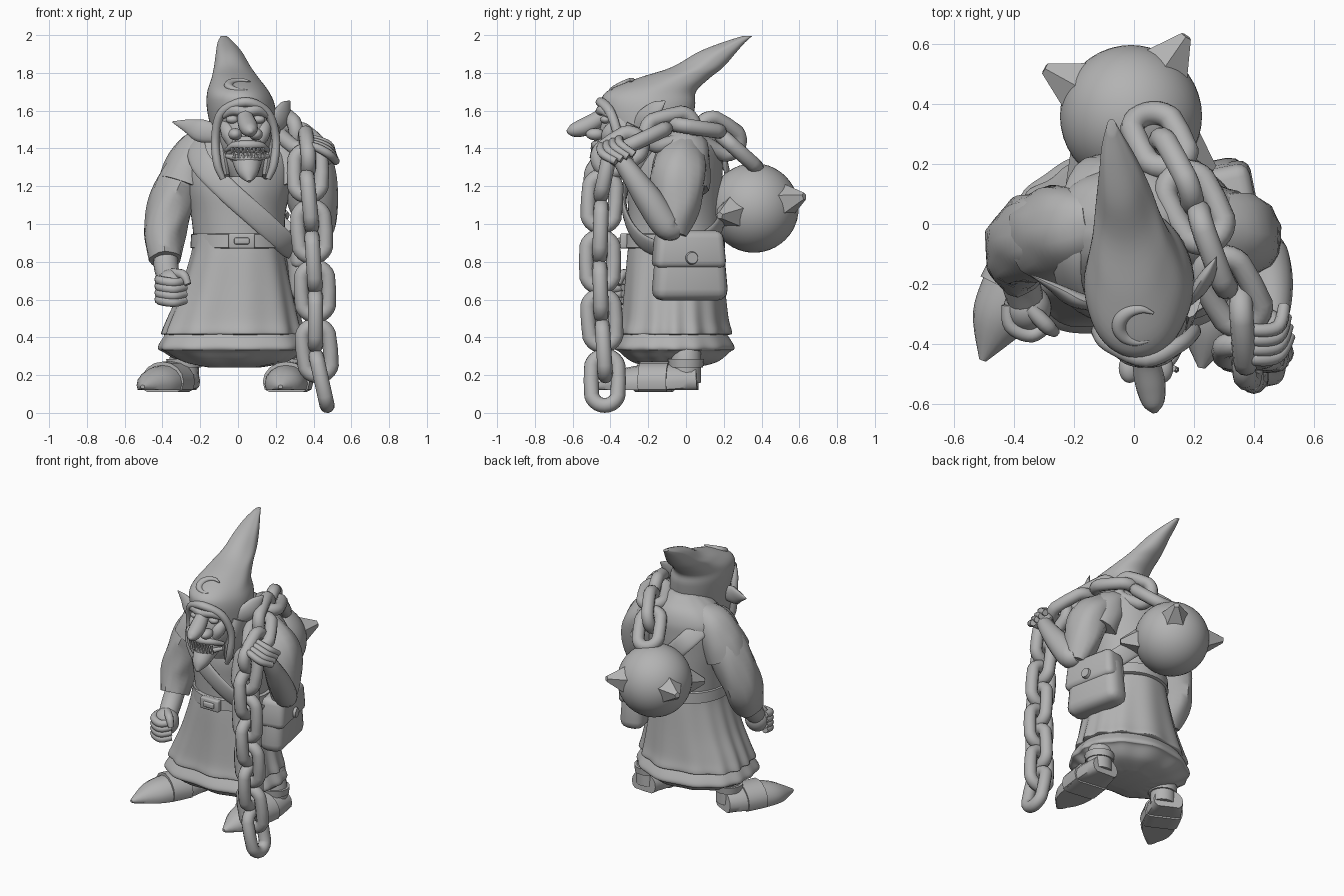
import bpy, bmesh, math
from mathutils import Vector, Matrix

if "Cube" in bpy.data.objects:
    bpy.data.objects.remove(bpy.data.objects["Cube"])

clay = bpy.data.materials.new("clay_grey")
clay.use_nodes = True
clay.diffuse_color = (0.45, 0.45, 0.45, 1)
clay.node_tree.nodes["Principled BSDF"].inputs["Base Color"].default_value = clay.diffuse_color


def finish(name, bm, smooth=45):
    bmesh.ops.recalc_face_normals(bm, faces=bm.faces)
    mesh = bpy.data.meshes.new(name)
    bm.to_mesh(mesh)
    bm.free()
    mesh.materials.append(clay)
    ob = bpy.data.objects.new(name, mesh)
    bpy.context.collection.objects.link(ob)
    bpy.ops.object.select_all(action='DESELECT')
    ob.select_set(True)
    bpy.context.view_layer.objects.active = ob
    bpy.ops.object.shade_smooth_by_angle(angle=math.radians(smooth))


def spline(pts, k=5, closed=False):
    """Catmull-Rom interpolation of tuples of any length."""
    m, out = len(pts), []
    get = (lambda i: pts[i % m]) if closed else (lambda i: pts[min(max(i, 0), m - 1)])
    for i in range(m if closed else m - 1):
        for s in range(k):
            t = s / k
            out.append([b + t / 2 * (c - a + t * (2 * a - 5 * b + 4 * c - d + t * (3 * (b - c) + d - a)))
                        for a, b, c, d in zip(get(i - 1), get(i), get(i + 1), get(i + 2))])
    return out if closed else out + [list(pts[-1])]


def skin(name, rings, closed=False):
    bm = bmesh.new()
    rows = [[bm.verts.new(p) for p in ring] for ring in rings]
    n = len(rows[0])
    for i in range(len(rows) if closed else len(rows) - 1):
        a, b = rows[i], rows[(i + 1) % len(rows)]
        for j in range(n):
            bm.faces.new((a[j], a[(j + 1) % n], b[(j + 1) % n], b[j]))
    if not closed:
        bm.faces.new(rows[0])
        bm.faces.new(rows[-1])
    finish(name, bm)


def loft(name, secs, n=48, fold=0, lobes=13, k=5, boxy=0):
    """Stack of level ellipses (x, y, z, rx, ry), with folds and a boxy front growing along it."""
    rows, rings = spline(secs, k), []
    for i, (x, y, z, rx, ry) in enumerate(rows):
        ring = []
        for j in range(n):
            a = math.tau * j / n
            w = 1 + fold * i / len(rows) * (math.cos(lobes * a + 2 * math.sin(2 * a)) + 0.6 * math.sin(5 * a + 1))
            w *= 1 + boxy * (math.sin(2 * a) ** 2 if math.sin(a) < 0 else 0)
            ring.append((x + max(rx, .003) * w * math.cos(a), y + max(ry, .003) * w * math.sin(a), z))
        rings.append(ring)
    skin(name, rings)


def tube(name, pts, ref=(0, 0, 1), flat=1, n=16, fold=0, lobes=5, closed=False, hub=None, floor=None):
    """Round or flattened sweep through (x, y, z, radius)."""
    rows, rings = spline(pts, 5, closed), []
    m = len(rows)
    for i, (x, y, z, r) in enumerate(rows):
        c = Vector((x, y, z))
        nxt = rows[(i + 1) % m if closed else min(i + 1, m - 1)]
        prv = rows[i - 1 if closed else max(i - 1, 0)]
        t = (Vector(nxt[:3]) - Vector(prv[:3])).normalized()
        up = c - Vector(hub) if hub else Vector(ref)
        up = (up - t * up.dot(t)).normalized()
        side = t.cross(up)
        ring = []
        for j in range(n):
            a = math.tau * j / n
            w = max(r, .003) * (1 + fold * math.sin(lobes * a + i * .5))
            p = c + side * w * math.cos(a) + up * w * flat * math.sin(a)
            if floor:
                p.z = max(p.z, floor)
            ring.append(p)
        rings.append(ring)
    skin(name, rings, closed)


def blob(name, loc, size):
    bm = bmesh.new()
    bmesh.ops.create_uvsphere(bm, u_segments=24, v_segments=16, radius=1,
                              matrix=Matrix.Translation(loc) @ Matrix.Diagonal((*size, 1)))
    finish(name, bm)


def box(name, loc, size, bevel=.01, taper=1.0, turn=0.0):
    bm = bmesh.new()
    bmesh.ops.create_cube(bm, size=1)
    for v in bm.verts:
        s = taper if v.co.z > 0 else 1
        v.co = Vector((v.co.x * size[0] * s, v.co.y * size[1] * s, v.co.z * size[2]))
    bmesh.ops.bevel(bm, geom=bm.edges[:], offset=bevel, segments=3, affect='EDGES', profile=.5)
    bm.transform(Matrix.Translation(loc) @ Matrix.Rotation(turn, 4, 'Z'))
    finish(name, bm)


def cone(name, base, direction, r1, r2, h, n=6):
    bm = bmesh.new()
    rot = Vector(direction).to_track_quat('Z', 'Y').to_matrix().to_4x4()
    bmesh.ops.create_cone(bm, cap_ends=True, segments=n, radius1=r1, radius2=r2, depth=h,
                          matrix=Matrix.Translation(base) @ rot @ Matrix.Translation((0, 0, h / 2)))
    finish(name, bm, 30)


# Robe: torso, pleated skirt, frill, belt and buckle
loft("torso", [(.01, -.06, .88, .24, .24), (0, -.06, 1.05, .25, .245), (0, -.06, 1.2, .28, .25),
               (0, -.04, 1.33, .29, .235), (0, -.01, 1.42, .27, .2), (0, .0, 1.5, .19, .15),
               (.02, -.02, 1.56, .08, .08)], fold=.015, lobes=9)
loft("skirt", [(0, -.06, .95, .235, .235), (0, -.06, .84, .25, .25), (-.01, -.06, .65, .3, .265),
               (-.025, -.06, .5, .35, .28), (-.03, -.06, .43, .372, .295), (-.03, -.06, .415, .365, .285),
               (-.03, -.06, .41, .3, .24)], n=120, fold=.04, boxy=.07)
loft("skirt_frill", [(-.03, -.06, .44, .34, .26), (-.03, -.06, .41, .36, .28), (-.03, -.06, .36, .39, .31),
                     (-.03, -.06, .335, .39, .31), (-.03, -.06, .325, .37, .29), (-.02, -.06, .27, .28, .22),
                     (-.02, -.06, .24, .13, .11)], n=120, fold=.03, boxy=.1)
loft("belt", [(.01, -.06, .87, .25, .255), (.01, -.06, .875, .262, .267), (.01, -.06, .945, .258, .263),
              (.01, -.06, .95, .24, .25)], k=1)
box("buckle", (.02, -.33, .91), (.14, .04, .08))
box("buckle_tongue", (.02, -.348, .91), (.08, .03, .035), .008)

# Shoulder strap running down to the bag
tube("strap", [(-.22, -.05, 1.45, .06), (-.2, -.24, 1.33, .06), (-.06, -.325, 1.18, .06), (.12, -.31, 1.02, .06),
               (.25, -.22, .9, .06), (.31, -.07, .86, .06), (.3, .07, .9, .06), (.2, .18, 1.0, .06),
               (0, .21, 1.18, .06), (-.15, .19, 1.34, .06)], flat=.25, closed=True, hub=(0, -.04, 1.15))

# Bag
box("bag", (.325, .02, .765), (.17, .41, .34), .06, .86, .2)
box("bag_flap", (.335, .015, .865), (.175, .39, .2), .04, .9, .2)
cone("bag_button", (.415, .03, .82), (1, .2, 0), .035, .03, .02, 20)

# Hood with tall bent tip
loft("hood", [(.04, -.28, 1.25, .09, .08), (.035, -.25, 1.34, .15, .14), (.03, -.2, 1.48, .17, .21),
              (.015, -.2, 1.62, .18, .245), (0, -.185, 1.70, .162, .235), (-.015, -.07, 1.77, .125, .19),
              (-.03, .06, 1.83, .097, .135), (-.048, .165, 1.91, .068, .1), (-.065, .25, 1.96, .043, .06),
              (-.075, .325, 1.995, .016, .025)], fold=.02, lobes=4)
tube("hood_rim", [(-.08, -.35, 1.24, .015), (-.11, -.36, 1.32, .022), (-.12, -.36, 1.46, .022),
                  (-.085, -.40, 1.59, .024), (.04, -.45, 1.645, .026), (.155, -.40, 1.59, .024),
                  (.2, -.36, 1.46, .022), (.19, -.36, 1.32, .022), (.16, -.35, 1.24, .015)], ref=(0, 1, 0), flat=1.1)
for name, x, s in (("right", -.08, -1), ("left", .165, 1)):
    tube(name + "_hood_flap", [(x + .02 * s, -.22, 1.5, .1), (x, -.28, 1.36, .09), (x - .02 * s, -.32, 1.25, .04)],
         ref=(1, 0, 0), flat=.4)
arc = [math.radians(50 + 35 * i) for i in range(8)]
tube("hood_crescent", [(.02 + .07 * math.cos(a), -.34 + .055 * math.sin(a), 1.735 + .026 * math.sin(a),
                        .004 + .02 * math.sin(math.pi * i / 7)) for i, a in enumerate(arc)], flat=.8)

# Face
blob("face", (.04, -.31, 1.47), (.14, .15, .19))
blob("muzzle", (.045, -.385, 1.42), (.105, .095, .07))
tube("nose", [(.035, -.41, 1.62, .03), (.04, -.46, 1.56, .045), (.055, -.535, 1.515, .05),
              (.065, -.60, 1.495, .036), (.07, -.63, 1.49, .008)], flat=.95)
tube("chin", [(.05, -.39, 1.37, .09), (.05, -.44, 1.32, .075), (.055, -.5, 1.265, .05), (.06, -.535, 1.225, .01)],
     ref=(0, 1, 0), flat=.9)
tube("upper_lip", [(-.06, -.39, 1.39, .012), (-.02, -.455, 1.415, .02), (.05, -.48, 1.418, .024),
                   (.12, -.455, 1.415, .02), (.16, -.39, 1.39, .012)])
tube("lower_lip", [(-.06, -.40, 1.36, .012), (0, -.465, 1.35, .018), (.05, -.485, 1.345, .02),
                   (.1, -.465, 1.35, .018), (.16, -.40, 1.36, .012)])
for i in range(8):
    x = -.03 + .023 * i
    y = -.495 + 2.2 * (x - .05) ** 2
    cone("upper_tooth", (x, y, 1.405), (0, 0, -1), .011, .005, .03)
    cone("lower_tooth", (x + .01, y - .005, 1.35), (0, 0, 1), .011, .004, .035)
for name, s in (("right", -1), ("left", 1)):
    cx = .04
    blob(name + "_eye", (cx + .07 * s, -.425, 1.553), (.034, .028, .022))
    tube(name + "_cheek", [(cx + .11 * s, -.36, 1.53, .03), (cx + .085 * s, -.4, 1.48, .045),
                           (cx + .07 * s, -.41, 1.42, .03), (cx + .09 * s, -.38, 1.36, .015)], ref=(0, 1, 0))
    blob(name + "_nostril", (cx + .055 * s, -.48, 1.475), (.036, .05, .032))
    tube(name + "_brow", [(cx, -.455, 1.59, .026), (cx + .06 * s, -.44, 1.603, .028), (cx + .12 * s, -.4, 1.57, .014)])

# Pointed ears
tube("right_ear", [(-.12, -.27, 1.48, .05), (-.2, -.25, 1.495, .06), (-.27, -.21, 1.52, .035),
                   (-.345, -.17, 1.54, .004)], ref=(0, 1, 0), flat=.45)
tube("left_ear", [(.17, -.26, 1.52, .05), (.22, -.21, 1.56, .06), (.25, -.16, 1.61, .045),
                  (.275, -.11, 1.65, .004)], ref=(1, -1, 0), flat=.45)

# Arms: shoulder caps, sleeves, forearms
for name, s in (("right", -1), ("left", 1)):
    tube(name + "_shoulder", [(.12 * s, .01, 1.44, .09), (.2 * s, -.01, 1.385, .12), (.255 * s, -.025, 1.29, .135),
                              (.29 * s, -.04, 1.2, .14)], ref=(0, 1, 0), flat=1.15, fold=.03)
tube("right_sleeve", [(-.22, -.02, 1.37, .1), (-.3, -.035, 1.23, .12), (-.36, -.055, 1.08, .12),
                      (-.39, -.09, .94, .11), (-.385, -.15, .81, .085)], ref=(0, 1, 0), flat=1.2, fold=.05)
tube("right_forearm", [(-.385, -.1, .88, .065), (-.38, -.18, .77, .065), (-.36, -.26, .7, .06)], ref=(0, 1, 0))
tube("left_sleeve", [(.23, -.02, 1.38, .1), (.34, -.035, 1.27, .125), (.385, -.05, 1.1, .11), (.415, -.08, .95, .07)],
     ref=(0, 1, 0), flat=1.15, fold=.05)
tube("left_forearm", [(.43, -.04, .98, .05), (.44, -.1, .99, .075), (.455, -.19, 1.12, .075), (.465, -.28, 1.25, .058),
                      (.455, -.35, 1.35, .045)], ref=(1, 0, 0))

# Hands: palm with curled fingers
blob("right_palm", (-.355, -.28, .67), (.08, .08, .09))
for i in range(4):
    z = .595 + .035 * i
    tube("right_finger", [(-.42, -.27, z + .01, .022), (-.41, -.34, z, .025), (-.34, -.37, z - .01, .025),
                          (-.28, -.33, z, .02)], n=10)
tube("right_thumb", [(-.35, -.28, .74, .025), (-.29, -.34, .73, .026), (-.265, -.36, .68, .018)], n=10)
blob("left_palm", (.45, -.36, 1.36), (.06, .075, .055))
for i in range(4):
    d = .032 * i
    tube("left_finger", [(.52 - d * .2, -.37 + d, 1.33 + d * .4, .02), (.48, -.44 + d, 1.37 + d * .5, .023),
                         (.40, -.45 + d, 1.41 + d * .4, .022), (.33, -.42 + d, 1.40 + d * .4, .015)], n=10)
tube("left_thumb", [(.46, -.3, 1.34, .025), (.39, -.33, 1.33, .022), (.34, -.38, 1.34, .015)], n=10)

# Legs and pointed layered shoes
feet = {"right": [(-.285, .0), (-.34, -.11), (-.40, -.23), (-.455, -.33), (-.505, -.455)],
        "left": [(.285, .06), (.275, -.09), (.255, -.24), (.245, -.36), (.225, -.48)]}
for name, path in feet.items():
    tube(name + "_shoe", [(x, y, .17 - .008 * i, r) for i, ((x, y), r) in
                          enumerate(zip(path, (.095, .115, .115, .09, .012)))], floor=.12, flat=.85)
    tube(name + "_shoe_band", [(x, y, .165, r) for (x, y), r in zip(path[1:3], (.125, .125))], floor=.11, flat=.85)
    x, y = path[0]
    tube(name + "_leg", [(x, y - .06, .16, .08), (x, y - .06, .27, .08), (x * .9, y - .06, .37, .08)], ref=(0, 1, 0))
    tube(name + "_ankle_wrap", [(x, y - .06, .24, .09), (x, y - .06, .285, .095)], ref=(0, 1, 0))

# Chain: alternating stretched rings from the ground over the shoulder to the ball
nodes = [(.46, -.43, .092), (.425, -.43, .25), (.41, -.44, .41), (.41, -.45, .57), (.405, -.455, .72), (.395, -.455, .88),
         (.385, -.45, 1.04), (.37, -.44, 1.2), (.37, -.41, 1.34), (.36, -.29, 1.42), (.29, -.16, 1.48), (.235, -.01, 1.52),
         (.17, .12, 1.5), (.11, .23, 1.43), (.06, .33, 1.34)]
ring_r, wire = .072, .04
for i, (a, b) in enumerate(zip(nodes, nodes[1:])):
    a, b = Vector(a), Vector(b)
    y = (b - a).normalized()
    z = Vector((1, 0, 0))
    z = (z - y * z.dot(y)).normalized()
    z = y.cross(z) if i % 2 else z
    x = y.cross(z)
    stretch = (b - a).length / 2 + .054 - ring_r
    rings = []
    for k in range(24):
        t = math.tau * k / 24
        off = stretch * (0 if k % 12 == 0 else math.copysign(1, math.sin(t)))
        rings.append([(a + b) / 2 + x * math.cos(t) * (ring_r + wire * math.cos(u))
                      + y * (math.sin(t) * (ring_r + wire * math.cos(u)) + off) + z * wire * math.sin(u)
                      for u in (math.tau * q / 12 for q in range(12))])
    skin("chain_link", rings, True)

# Spiked iron ball
centre = Vector((-.01, .36, 1.085))
bm = bmesh.new()
bmesh.ops.create_icosphere(bm, subdivisions=4, radius=.237, matrix=Matrix.Translation(centre))
finish("iron_ball", bm)
for d in ((-.29, .16, .03), (.18, .26, .06), (.27, -.18, -.04), (-.2, -.25, -.05)):
    d = Vector(d).normalized()
    cone("ball_spike", centre + d * .18, d, .11, .02, .15, 5)
